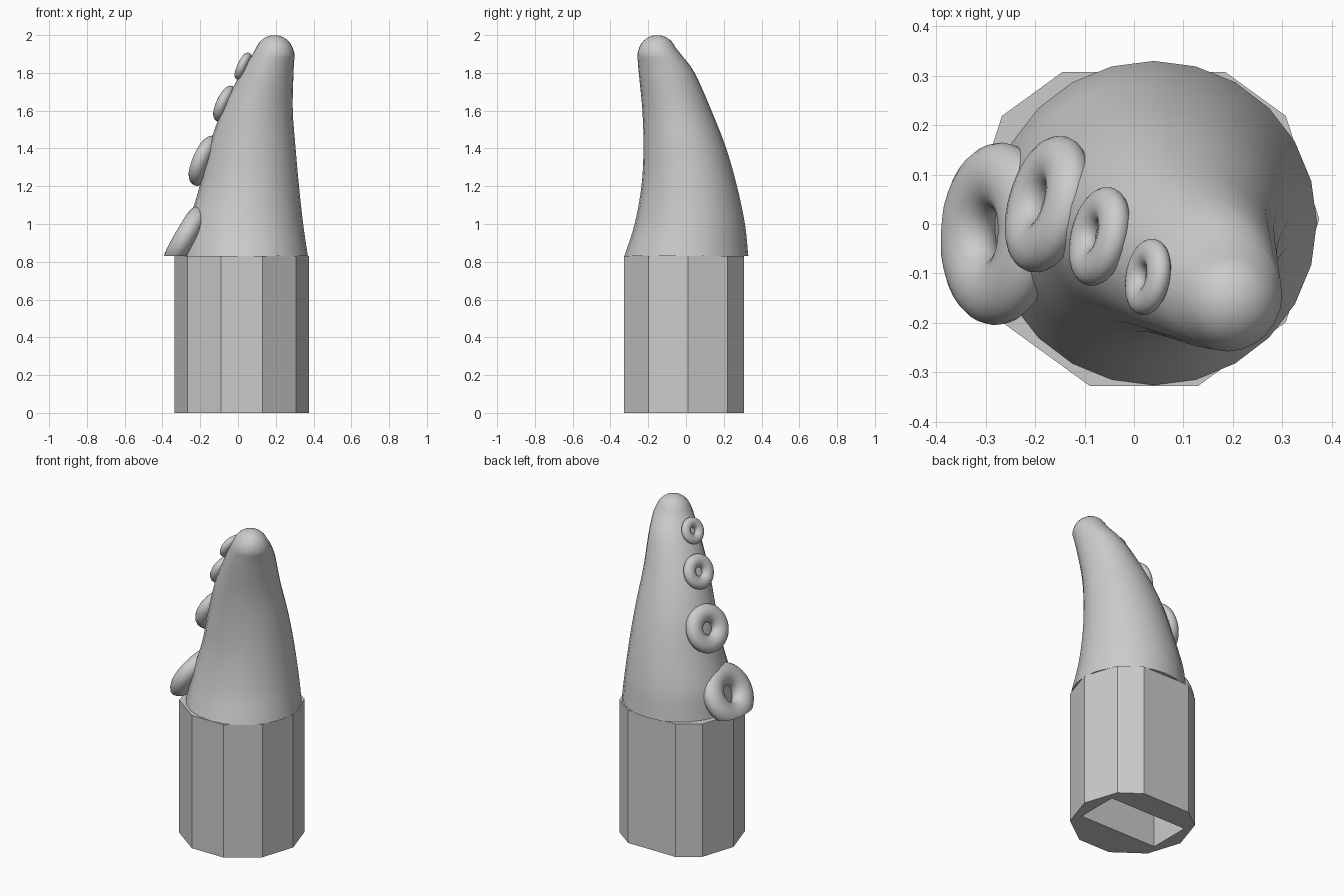
import bpy, bmesh, math
from mathutils import Vector, Matrix

default = bpy.data.objects.get("Cube")
if default:
    bpy.data.objects.remove(default, do_unlink=True)

grey = bpy.data.materials.new("plain grey")
grey.use_nodes = True
grey.diffuse_color = (0.6, 0.6, 0.6, 1)
grey.node_tree.nodes["Principled BSDF"].inputs["Base Color"].default_value = (0.6, 0.6, 0.6, 1)

BASE_TOP = 0.83


def finish(name, bm, smooth=False):
    bmesh.ops.recalc_face_normals(bm, faces=bm.faces)
    mesh = bpy.data.meshes.new(name)
    bm.to_mesh(mesh)
    bm.free()
    mesh.materials.append(grey)
    obj = bpy.data.objects.new(name, mesh)
    bpy.context.collection.objects.link(obj)
    bpy.ops.object.select_all(action='DESELECT')
    obj.select_set(True)
    bpy.context.view_layer.objects.active = obj
    if smooth:
        bpy.ops.object.shade_smooth_by_angle(angle=math.radians(40))
    return obj


def clip(bm, point, normal):
    """Cut away everything on the normal side and close the cut."""
    geom = bm.verts[:] + bm.edges[:] + bm.faces[:]
    cut = bmesh.ops.bisect_plane(bm, geom=geom, plane_co=point, plane_no=normal, clear_outer=True)
    edges = [e for e in cut["geom_cut"] if isinstance(e, bmesh.types.BMEdge)]
    if edges:
        bmesh.ops.holes_fill(bm, edges=edges, sides=0)


def ring(bm, cx, cy, z, rx, ry, sides):
    angles = [2 * math.pi * i / sides for i in range(sides)]
    return [bm.verts.new((cx + rx * math.cos(a), cy + ry * math.sin(a), z)) for a in angles]


def loft(bm, rings):
    for low, high in zip(rings, rings[1:]):
        for i in range(len(low)):
            j = (i + 1) % len(low)
            bm.faces.new((low[i], low[j], high[j], high[i]))
    bm.faces.new(rings[0][::-1])
    bm.faces.new(rings[-1])


# Ten-sided base with a flattened back
bm = bmesh.new()
loft(bm, [ring(bm, 0.02, 0.01, z, 0.355, 0.355, 10) for z in (0, BASE_TOP)])
clip(bm, (0, 0.308, 0), (0, 1, 0))
base = finish("base", bm)

# Rectangular socket in the underside
bm = bmesh.new()
bmesh.ops.create_cube(bm, size=1, matrix=Matrix.Translation((0.022, 0.018, 0.25)) @ Matrix.Diagonal((0.535, 0.265, 0.7, 1)))
cutter = finish("socket_cutter", bm)
cutter.hide_render = True
bpy.context.view_layer.objects.active = base
socket = base.modifiers.new("socket", 'BOOLEAN')
socket.operation = 'DIFFERENCE'
socket.solver = 'EXACT'
socket.object = cutter
bpy.ops.object.modifier_apply(modifier=socket.name)
bpy.data.objects.remove(cutter, do_unlink=True)

# Leaning tentacle: centre x, centre y, height, radius x, radius y
sections = [Vector(s) for s in (
    (0.04, 0.002, BASE_TOP, 0.33, 0.328),
    (0.042, 0.02, 1.0, 0.303, 0.292),
    (0.06, 0.017, 1.2, 0.263, 0.253),
    (0.075, -0.006, 1.4, 0.23, 0.219),
    (0.102, -0.048, 1.6, 0.188, 0.183),
    (0.155, -0.102, 1.8, 0.139, 0.148),
    (0.189, -0.143, 1.9, 0.111, 0.115),
)]


def spline(a, b, c, d, t):
    return 0.5 * (2 * b + (c - a) * t + (2 * a - 5 * b + 4 * c - d) * t * t + (3 * b - a - 3 * c + d) * t ** 3)


bm = bmesh.new()
rings = []
STEPS = 5
padded = [2 * sections[0] - sections[1]] + sections + [2 * sections[-1] - sections[-2]]
for group in zip(padded, padded[1:], padded[2:], padded[3:]):
    for k in range(STEPS):
        rings.append(ring(bm, *spline(*group, k / STEPS), 24))
rings.append(ring(bm, *sections[-1], 24))
# Round tip
for degrees in (22, 35, 48, 60, 72, 83):
    a = math.radians(degrees)
    r = 0.103 * math.cos(a)
    rings.append(ring(bm, 0.193, -0.152, 1.897 + 0.103 * math.sin(a), r, r, 24))
loft(bm, rings)
finish("tentacle", bm, smooth=True)

# Suckers: centre, outer radius, compass direction, upward tilt
suckers = [
    ((-0.275, -0.02, 0.93), 0.185, 177, 30),
    ((-0.175, 0.04, 1.335), 0.142, 164, 23),
    ((-0.07, -0.025, 1.637), 0.102, 166, 24),
    ((0.028, -0.107, 1.835), 0.078, 170, 25),
]
MAJOR, MINOR = 36, 18
for number, (centre, size, compass, tilt) in enumerate(suckers, 1):
    bm = bmesh.new()
    grid = []
    for i in range(MAJOR):
        a = 2 * math.pi * i / MAJOR
        loop = []
        for j in range(MINOR):
            b = 2 * math.pi * j / MINOR
            r = size * (0.63 + 0.37 * math.cos(b))
            loop.append(bm.verts.new((r * math.cos(a), r * math.sin(a), 0.3 * size * math.sin(b))))
        grid.append(loop)
    for i in range(MAJOR):
        here, there = grid[i], grid[(i + 1) % MAJOR]
        for j in range(MINOR):
            k = (j + 1) % MINOR
            bm.faces.new((here[j], there[j], there[k], here[k]))
    turn = Matrix.Rotation(math.radians(compass), 4, 'Z') @ Matrix.Rotation(math.radians(90 - tilt), 4, 'Y')
    bm.transform(Matrix.Translation(centre) @ turn)
    clip(bm, (0, 0, BASE_TOP), (0, 0, -1))
    finish(f"sucker_{number}", bm, smooth=True)
